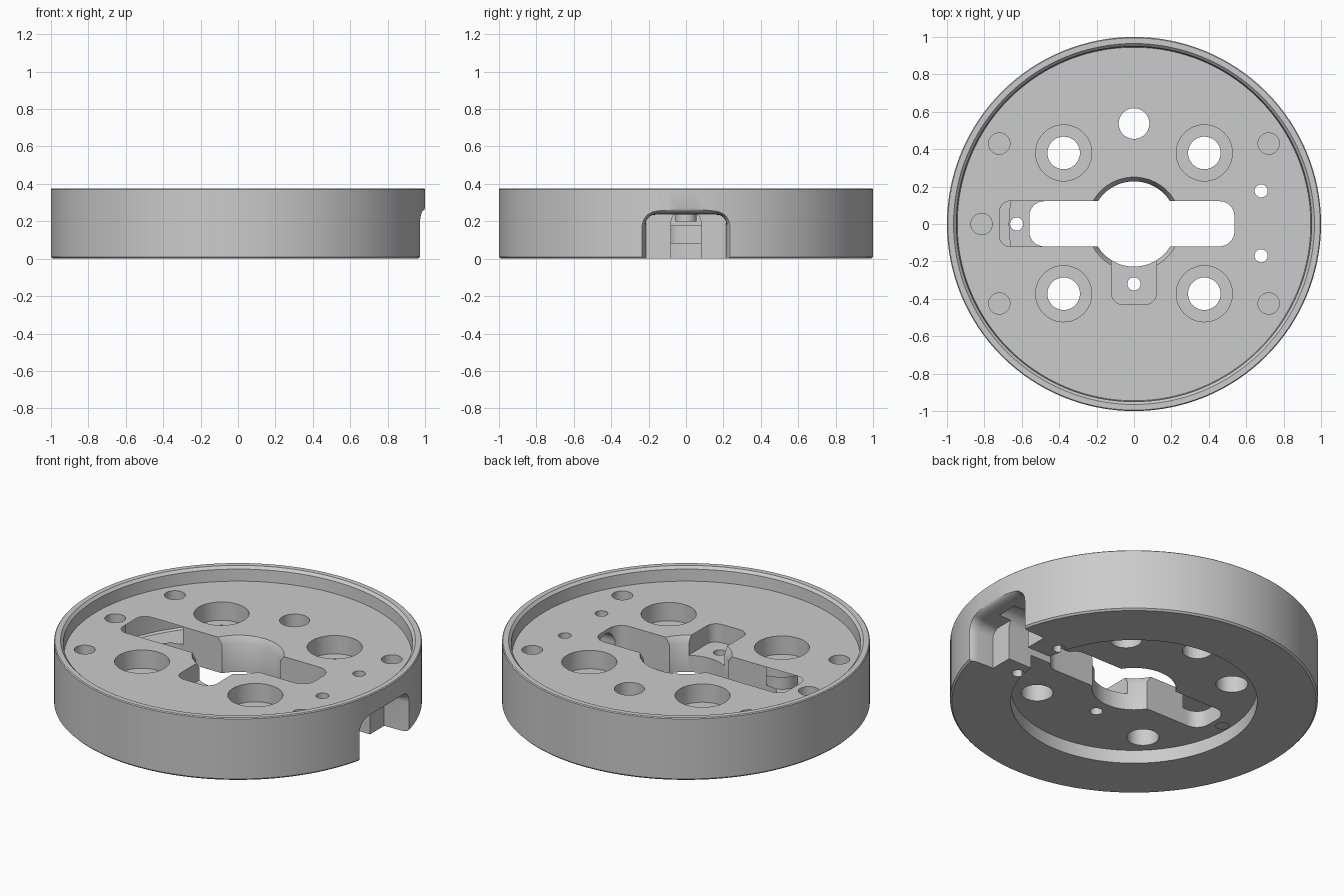
import bpy, bmesh, math

if "Cube" in bpy.data.objects:
    bpy.data.objects.remove(bpy.data.objects["Cube"])


def link(name, bm):
    bmesh.ops.recalc_face_normals(bm, faces=bm.faces)
    me = bpy.data.meshes.new(name)
    bm.to_mesh(me)
    bm.free()
    ob = bpy.data.objects.new(name, me)
    bpy.context.collection.objects.link(ob)
    return ob


def lathe(name, profile, n=128, at=(0, 0)):
    """Closed solid turned around z; profile starts and ends on the axis."""
    bm = bmesh.new()
    rings = []
    for r, z in profile:
        if r == 0:
            rings.append([bm.verts.new((at[0], at[1], z))] * n)
        else:
            rings.append([bm.verts.new((at[0] + r * math.cos(2 * math.pi * i / n),
                                        at[1] + r * math.sin(2 * math.pi * i / n), z))
                          for i in range(n)])
    for a, b in zip(rings, rings[1:]):
        for i in range(n):
            j = (i + 1) % n
            bm.faces.new(list(dict.fromkeys((a[i], a[j], b[j], b[i]))))
    return link(name, bm)


def loft(name, sections):
    """Closed solid through matching rings of points."""
    bm = bmesh.new()
    rings = [[bm.verts.new(p) for p in s] for s in sections]
    for a, b in zip(rings, rings[1:]):
        for i in range(len(a)):
            j = (i + 1) % len(a)
            bm.faces.new((a[i], a[j], b[j], b[i]))
    bm.faces.new(rings[0])
    bm.faces.new(rings[-1])
    return link(name, bm)


def rounded(x0, x1, y0, y1, r, k=8):
    pts = []
    for q, (cx, cy) in enumerate(((x1 - r, y1 - r), (x0 + r, y1 - r),
                                  (x0 + r, y0 + r), (x1 - r, y0 + r))):
        for i in range(k + 1):
            a = (q + i / k) * math.pi / 2
            pts.append((cx + r * math.cos(a), cy + r * math.sin(a)))
    return pts


def slab(name, outline, z0, z1):
    return loft(name, [[(x, y, z) for x, y in outline] for z in (z0, z1)])


def drill(x, y, r, z0, z1=0.5, n=40):
    return lathe("drill", [(0, z0), (r, z0), (r, z1), (0, z1)], n, (x, y))


def arch(x, half, top, r, k=10):
    """Door-shaped section in the yz plane."""
    pts = [(x, half, -0.1)]
    for side in (1, -1):
        for i in range(k + 1):
            a = i / k * math.pi / 2
            if side < 0:
                a = math.pi / 2 - a
            pts.append((x, side * (half - r + r * math.cos(a)), top - r + r * math.sin(a)))
    pts.append((x, -half, -0.1))
    return pts


# Turned body: lip, recessed floor, solid rim and shallow underside cavity
body = lathe("round_housing", [(0, .08), (.67, .08), (.67, 0), (.99, 0), (1, .01), (1, .37),
                               (.995, .375), (.965, .375), (.95, .36), (.945, .29), (0, .29)])

cutters = []
# Centre bore with a chamfered top edge
cutters.append(lathe("bore", [(0, -.1), (.228, -.1), (.228, .25), (.252, .292),
                              (.252, .5), (0, .5)], 64))
# Long slot and the two lowered screw pads
cutters.append(slab("slot", rounded(-.56, .537, -.12, .122, .08), -.1, .5))
cutters.append(slab("pad_left", rounded(-.72, -.4, -.121, .123, .06), .18, .5))
cutters.append(slab("pad_front", rounded(-.12, .12, -.43, -.15, .06), .18, .5))
# Counterbored screw holes
for x in (-.376, .376):
    for y in (-.373, .38):
        cutters.append(lathe("screw_hole", [(0, -.1), (.087, -.1), (.087, .18), (.15, .18),
                                            (.15, .5), (0, .5)], 48, (x, y)))
# Plain through holes
for x, y, r in ((0, .537, .082), (-.627, 0, .035), (0, -.32, .035),
                (.68, .177, .035), (.68, -.17, .035)):
    cutters.append(drill(x, y, r, -.1))
# Blind round pockets
for x, y in ((-.72, .43), (.72, .43), (-.72, -.425), (.72, -.425), (-.815, 0)):
    cutters.append(drill(x, y, .057, .2))
# Side cable pocket flaring outwards, and the arched channel behind it
flare = [arch(.82, .215, .235, .05), arch(.92, .218, .238, .06)]
for i in range(1, 6):
    a = i / 5 * math.pi / 2
    flare.append(arch(.92 + .08 * math.sin(a), .218 + .065 * (1 - math.cos(a)),
                      .238 + .034 * (1 - math.cos(a)), .06 + .06 * (1 - math.cos(a))))
flare.append(arch(1.1, .283, .272, .12))
cutters.append(loft("cable_pocket", flare))
cutters.append(loft("cable_channel", [arch(x, .08, .27, .0799) for x in (.45, .9)]))

for c in cutters:
    c.hide_render = True
    m = body.modifiers.new("cut", 'BOOLEAN')
    m.operation, m.solver, m.object = 'DIFFERENCE', 'EXACT', c

bpy.ops.object.select_all(action='DESELECT')
body.select_set(True)
bpy.context.view_layer.objects.active = body
for m in list(body.modifiers):
    bpy.ops.object.modifier_apply(modifier=m.name)
for c in cutters:
    bpy.data.objects.remove(c, do_unlink=True)
bpy.ops.object.shade_smooth_by_angle(angle=math.radians(35))
